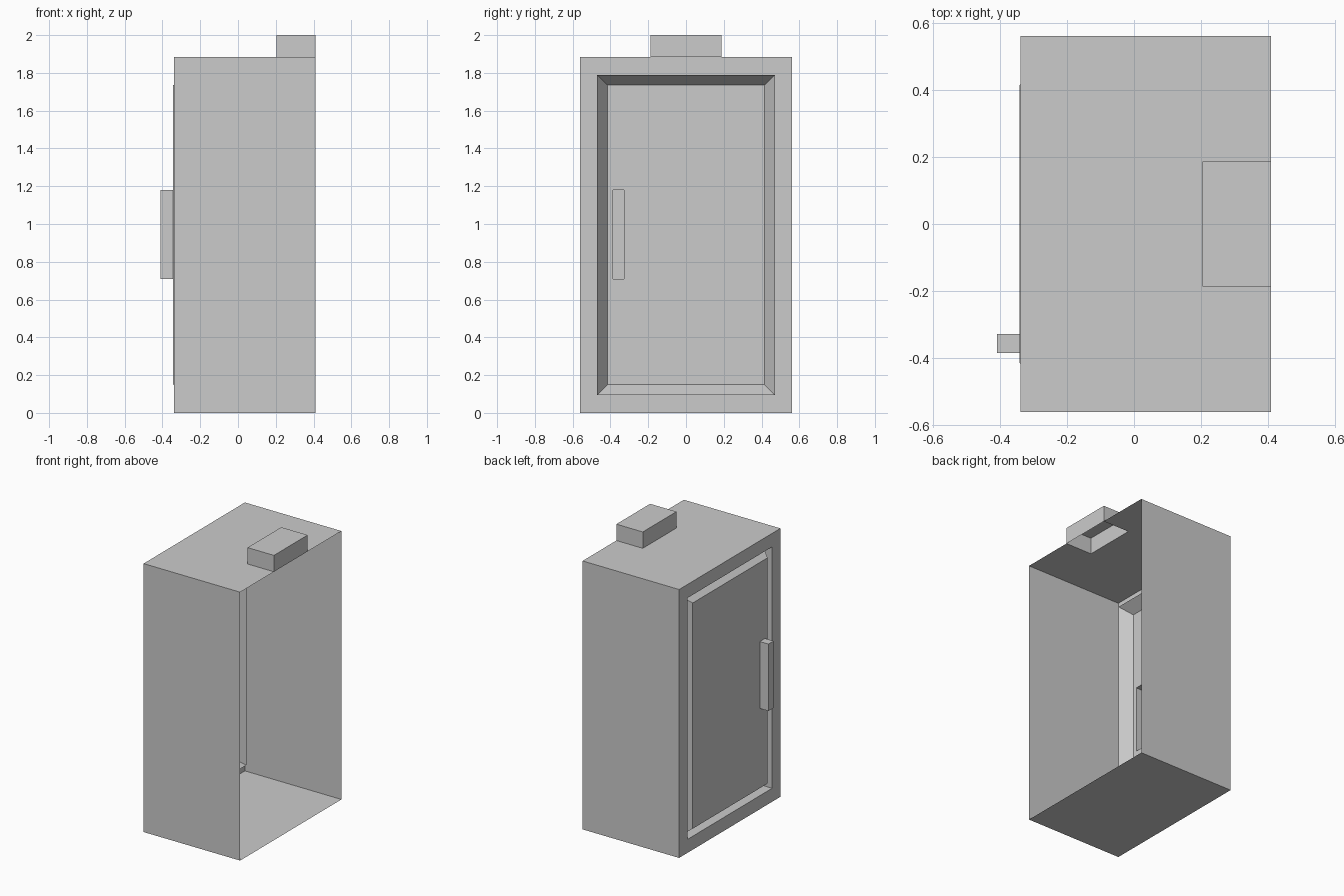
import bpy
import bmesh

if "Cube" in bpy.data.objects:
    bpy.data.objects.remove(bpy.data.objects["Cube"])

BACK, FRONT, PANEL = 0.41, -0.34, -0.343   # x of open back, front rim, door panel
W, H = 0.562, 1.885                        # half width and height of the body


def rect(x, y0, y1, z0, z1):
    return [(x, y0, z0), (x, y1, z0), (x, y1, z1), (x, y0, z1)]


def loft(name, loops, cap_start=False, cap_end=False, skip=None, extra=()):
    """Bridge rectangles running towards -x; skip drops one side (0 bottom, 2 top) of the first span."""
    bm = bmesh.new()
    rings = [[bm.verts.new(p) for p in loop] for loop in loops]
    for n, (a, b) in enumerate(zip(rings, rings[1:])):
        for i in range(4):
            if n == 0 and i == skip:
                continue
            j = (i + 1) % 4
            bm.faces.new((a[i], b[i], b[j], a[j]))
    if cap_start:
        bm.faces.new(rings[0])
    if cap_end:
        bm.faces.new(rings[-1][::-1])
    for poly in extra:
        bm.faces.new([bm.verts.new(p) for p in poly])
    bmesh.ops.remove_doubles(bm, verts=bm.verts, dist=1e-5)
    mesh = bpy.data.meshes.new(name)
    bm.to_mesh(mesh)
    bm.free()
    obj = bpy.data.objects.new(name, mesh)
    bpy.context.collection.objects.link(obj)
    return obj


# shared outlines
groove = (-0.47, 0.47, 0.095, 1.79)
panel = (-0.415, 0.415, 0.15, 1.735)
grip = (-0.386, -0.329, 0.71, 1.18)
bx, by = 0.205, 0.187                      # top box front edge and half width

# body: open back, front rim, top notched under the box
top = [(BACK, by, H), (BACK, W, H), (FRONT, W, H), (FRONT, -W, H),
       (BACK, -W, H), (BACK, -by, H), (bx, -by, H), (bx, by, H)]
loft("cabinet_body",
     [rect(BACK, -W, W, 0, H), rect(FRONT, -W, W, 0, H), rect(FRONT, *groove)],
     skip=2, extra=[top])

# door: groove wall, bevel back out, panel with an opening behind the handle
loft("door_panel",
     [rect(FRONT, *groove), rect(FRONT + 0.075, *groove),
      rect(PANEL, *panel), rect(PANEL, *grip)])

# hollow handle
loft("door_handle", [rect(PANEL, *grip), rect(-0.41, *grip)], cap_end=True)

# hollow box on top, open underneath
loft("top_box", [rect(BACK, -by, by, H, 2.0), rect(bx, -by, by, H, 2.0)],
     cap_start=True, cap_end=True, skip=0)
